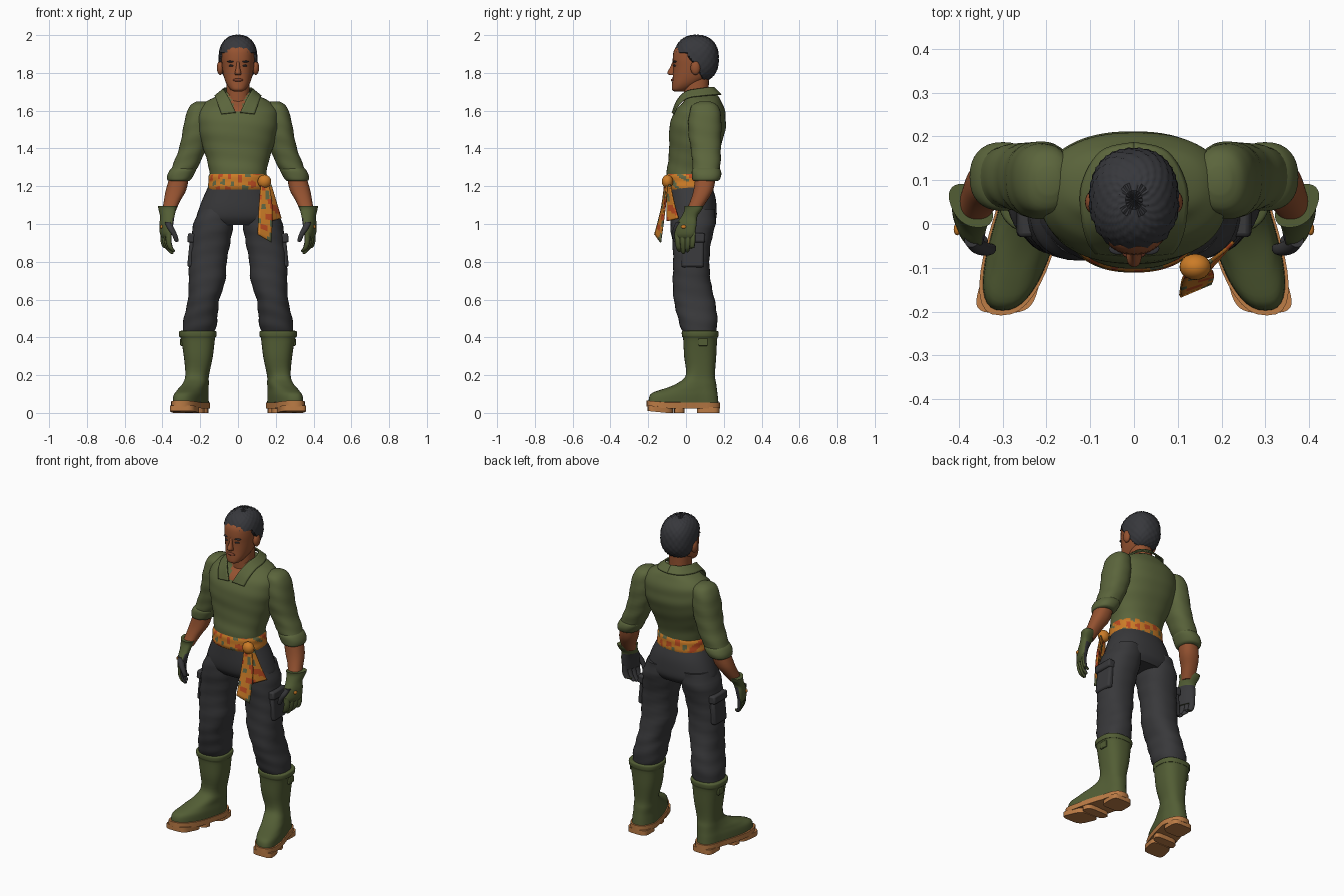
import bpy
import bmesh
from math import sin, cos, pi, copysign, radians, atan2, asin
from mathutils import Vector, Matrix

if "Cube" in bpy.data.objects:
    bpy.data.objects.remove(bpy.data.objects["Cube"], do_unlink=True)


def material(name, *rgb):
    mat = bpy.data.materials.new(name)
    mat.use_nodes = True
    mat.diffuse_color = (*rgb, 1)
    mat.node_tree.nodes["Principled BSDF"].inputs["Base Color"].default_value = (*rgb, 1)
    return mat


SKIN = material("skin brown", .30, .085, .03)
LIPS = material("lip brown", .19, .05, .025)
HAIR = material("hair black", .038, .039, .045)
SHIRT = material("shirt olive", .105, .13, .045)
CLOTH = material("trouser charcoal", .04, .04, .043)
RUBBER = material("boot green", .085, .11, .035)
TAN = material("sole tan", .50, .20, .06)
ORANGE = material("sash orange", .60, .20, .02)
RED = material("sash red", .50, .07, .015)
MOSS = material("sash moss", .12, .14, .06)


def finish(name, bm, mats, paint=None, mirror=False, solid=0, bevel=0):
    """Turn a bmesh into a smooth-shaded object, painted by a face rule."""
    bmesh.ops.recalc_face_normals(bm, faces=bm.faces)
    bm.normal_update()
    for face in bm.faces:
        if paint:
            face.material_index = paint(face.calc_center_median(), face.normal)
    mesh = bpy.data.meshes.new(name)
    bm.to_mesh(mesh)
    bm.free()
    for mat in mats:
        mesh.materials.append(mat)
    obj = bpy.data.objects.new(name, mesh)
    bpy.context.collection.objects.link(obj)
    bpy.ops.object.select_all(action='DESELECT')
    obj.select_set(True)
    bpy.context.view_layer.objects.active = obj
    bpy.ops.object.shade_smooth_by_angle(angle=radians(42))
    if bevel:
        mod = obj.modifiers.new("soft edges", 'BEVEL')
        mod.width, mod.segments = bevel, 2
    if solid:
        mod = obj.modifiers.new("thickness", 'SOLIDIFY')
        mod.thickness, mod.offset = solid, 0
    if mirror:
        obj.modifiers.new("mirror", 'MIRROR').use_mirror_merge = False
    return obj


def spline(rows, steps):
    """Smooth curve through rows of numbers (Catmull-Rom)."""
    out = []
    for i in range(len(rows) - 1):
        p = [rows[max(0, min(len(rows) - 1, i + k))] for k in (-1, 0, 1, 2)]
        for s in range(steps):
            t = s / steps
            out.append([b + .5 * t * (c - a + t * (2*a - 5*b + 4*c - d + t * (3*(b - c) + d - a)))
                        for a, b, c, d in zip(*p)])
    return out + [list(rows[-1])]


def skin_rings(bm, rings):
    rings = [[bm.verts.new(co) for co in ring] for ring in rings]
    for lower, upper in zip(rings, rings[1:]):
        for j in range(len(lower)):
            k = (j + 1) % len(lower)
            bm.faces.new((lower[j], lower[k], upper[k], upper[j]))
    bm.faces.new(rings[0])
    bm.faces.new(rings[-1])


def loft(name, rows, mats, n=32, power=2.3, fold=0, steps=4, warp=None, **kw):
    """Skin horizontal rounded sections given as (z, x, y, half width, half depth)."""
    bm, rings = bmesh.new(), []
    for z, x, y, rx, ry in spline(rows, steps):
        ring = []
        for j in range(n):
            a = 2 * pi * j / n
            c, s = (copysign(abs(v) ** (2 / power), v) for v in (cos(a), sin(a)))
            r = 1 + fold * sin(z * 75 + 2.5 * sin(a + 1))
            co = Vector((x + rx * c * r, y + ry * s * r, z))
            ring.append(warp(co) if warp else co)
        rings.append(ring)
    skin_rings(bm, rings)
    return finish(name, bm, mats, **kw)


def ball(name, centre, radii, mat, **kw):
    bm = bmesh.new()
    bmesh.ops.create_uvsphere(bm, u_segments=20, v_segments=12, radius=1)
    bm.transform(Matrix.Translation(centre) @ Matrix.Diagonal((*radii, 1)))
    return finish(name, bm, [mat], **kw)


def block(name, centre, size, mat, tilt=0, **kw):
    bm = bmesh.new()
    bmesh.ops.create_cube(bm, size=1)
    bm.transform(Matrix.Translation(centre) @ Matrix.Rotation(tilt, 4, 'Y') @ Matrix.Diagonal((*size, 1)))
    return finish(name, bm, [mat], **kw)


def ribbon(name, left, right, mats, columns=6, solid=.008, **kw):
    """Cloth strip between two smooth edges."""
    bm, rows = bmesh.new(), []
    for a, b in zip(spline(left, 6), spline(right, 6)):
        rows.append([bm.verts.new(Vector(a).lerp(Vector(b), c / columns)) for c in range(columns + 1)])
    for p, q in zip(rows, rows[1:]):
        for c in range(columns):
            bm.faces.new((p[c], p[c + 1], q[c + 1], q[c]))
    return finish(name, bm, mats, solid=solid, **kw)


# Shirt body with an open neck
def open_neck(c, normal):
    return int(1.56 < c.z < 1.70 and c.y < .03 and abs(c.x) < .4 * (c.z - 1.56))


loft("shirt_body", [(1.21, 0, .013, .145, .115), (1.28, 0, .018, .152, .12), (1.34, 0, .03, .165, .123),
                    (1.42, 0, .048, .19, .137), (1.50, 0, .06, .21, .149), (1.56, 0, .067, .215, .143),
                    (1.61, 0, .077, .205, .127), (1.65, 0, .088, .165, .098), (1.68, 0, .083, .105, .085),
                    (1.70, 0, .075, .07, .07)],
     [SHIRT, SKIN], n=72, steps=6, fold=.006, paint=open_neck)
ribbon("collar", [(.012, -.072, 1.59), (.042, -.045, 1.655), (.068, 0, 1.70), (.076, .07, 1.715),
                  (.05, .13, 1.722), (0, .148, 1.722)],
       [(.088, -.066, 1.582), (.105, -.04, 1.63), (.118, .01, 1.668), (.118, .09, 1.68),
        (.075, .165, 1.685), (0, .185, 1.685)], [SHIRT], mirror=True)

# Sleeves with rolled cuffs, and bare forearms
loft("sleeves", [(1.648, .195, .10, .025, .03), (1.625, .20, .10, .055, .07), (1.56, .21, .10, .07, .086),
                 (1.48, .22, .10, .075, .087), (1.40, .24, .105, .072, .08), (1.33, .268, .108, .07, .075),
                 (1.28, .292, .108, .066, .07)], [SHIRT], fold=.018, mirror=True)
loft("sleeve_cuffs", [(1.30, .286, .108, .06, .066), (1.285, .292, .108, .07, .076), (1.26, .303, .108, .07, .078),
                      (1.235, .312, .106, .062, .072), (1.227, .313, .105, .05, .06)], [SHIRT], fold=.012, mirror=True)
loft("forearms", [(1.26, .308, .105, .05, .055), (1.18, .328, .092, .054, .052), (1.12, .35, .066, .043, .044),
                  (1.06, .368, .03, .035, .036)], [SKIN], mirror=True)


# Gloves: green backs, charcoal palms
def slant(co):
    return Vector((co.x + .35 * co.y, co.y, co.z))


def palm(c, normal):
    return int(c.z < 1.035 and normal.dot(Vector((-.9, .4, 0))) > .15)


loft("glove_palms", [(1.095, .358, .042, .046, .05), (1.075, .361, .038, .042, .046), (1.04, .368, .018, .034, .042),
                     (1.00, .378, .003, .03, .053), (.95, .383, -.005, .025, .053), (.925, .38, -.005, .016, .045)],
     [RUBBER, CLOTH], warp=slant, paint=palm, mirror=True)
for i, (finger, drop) in enumerate(zip(("index", "middle", "ring", "little"), (.01, 0, .008, .026))):
    y, tip = .028 * i - .047, .842 + drop
    loft(finger + "_fingers", [(.955, .383, y, .014, .014), (.91, .383, y * .95, .014, .014),
                               (.875, .372, y * .85, .013, .013), (tip + .008, .358, y * .75, .011, .011),
                               (tip, .354, y * .75, .004, .004)],
         [RUBBER, CLOTH], n=12, warp=slant, paint=palm, mirror=True)
loft("thumbs", [(1.01, .372, -.035, .016, .018), (.975, .355, -.052, .018, .017), (.94, .335, -.058, .014, .014),
                (.912, .326, -.056, .011, .011), (.905, .325, -.055, .004, .004)], [CLOTH], n=14, mirror=True)
ball("glove_badges", (.404, -.012, .985), (.008, .014, .01), ORANGE, mirror=True)

# Trousers
loft("trouser_hips", [(1.23, 0, .015, .142, .11), (1.15, 0, .028, .18, .126), (1.08, 0, .032, .207, .13),
                      (1.03, 0, .036, .217, .124), (.995, 0, .038, .17, .10)], [CLOTH])
loft("trouser_legs", [(1.08, .11, .038, .092, .115), (1.00, .13, .036, .106, .12), (.90, .146, .03, .105, .102),
                      (.80, .16, .028, .10, .096), (.70, .164, .03, .097, .10), (.60, .182, .043, .083, .108),
                      (.54, .192, .055, .086, .107), (.47, .202, .066, .09, .10), (.42, .21, .072, .082, .085)],
     [CLOTH], fold=.02, mirror=True)
block("cargo_pockets", (.243, .035, .855), (.036, .12, .17), CLOTH, tilt=-.1, bevel=.012, mirror=True)
block("pocket_flaps", (.242, .035, .925), (.05, .13, .05), CLOTH, tilt=-.1, bevel=.01, mirror=True)


# Boots turned outward, with lugged soles
def toe_out(co):
    low = max(0, min(1, (.25 - co.z) / .12))
    ahead = max(0, .08 - co.y)
    return Vector((co.x + .28 * ahead * low, co.y, co.z + .1 * max(0, -.1 - co.y)))


loft("boots", [(.435, .213, .075, .088, .086), (.43, .213, .075, .099, .097), (.405, .213, .075, .098, .096),
               (.392, .212, .075, .09, .09), (.30, .21, .075, .077, .085), (.20, .215, .076, .062, .077),
               (.155, .217, .055, .064, .105), (.12, .22, .016, .068, .148), (.09, .222, -.01, .073, .178),
               (.04, .223, -.013, .075, .186)], [RUBBER], n=40, power=2.5, warp=toe_out, mirror=True)
block("boot_straps", (.299, .09, .375), (.014, .05, .04), RUBBER, bevel=.004, mirror=True)
for name, z0, z1, y, rx, ry in (("sole_welts", .024, .055, -.014, .08, .195),
                                ("heel_treads", 0, .03, .118, .066, .06),
                                ("toe_treads", 0, .03, -.135, .068, .068),
                                ("ball_treads", 0, .03, -.035, .074, .028)):
    loft(name, [(z0, .223, y, rx, ry), (z1, .223, y, rx, ry)], [TAN], steps=1,
         power=2.6 if ry > .1 else 4, warp=toe_out, mirror=True)


# Patterned sash with a knot and two tails
def pattern(c, normal):
    v = sin(63 * c.x + 31 * c.z) * sin(47 * c.z - 38 * c.x + 55 * c.y)
    return 1 if v > .45 else 2 if v < -.6 else 0


PRINT = [ORANGE, RED, MOSS]
loft("sash_band", [(1.183, 0, .018, .158, .122), (1.20, 0, .016, .16, .127), (1.225, 0, .016, .156, .125),
                   (1.25, 0, .016, .157, .124), (1.266, 0, .016, .15, .118)], PRINT, n=64, paint=pattern)
ball("sash_knot", (.14, -.098, 1.225), (.036, .03, .036), ORANGE)
ribbon("sash_long_tail", [(.12, -.112, 1.21), (.11, -.13, 1.08), (.105, -.165, .945)],
       [(.165, -.10, 1.21), (.182, -.112, 1.08), (.176, -.135, .903)], PRINT, paint=pattern)
ribbon("sash_short_tail", [(.145, -.10, 1.21), (.163, -.10, 1.10), (.175, -.10, 1.015)],
       [(.175, -.085, 1.21), (.207, -.06, 1.10), (.228, -.04, 1.03)], PRINT, paint=pattern)

# Neck, head and face
loft("neck", [(1.60, 0, .06, .065, .07), (1.68, 0, .055, .062, .066), (1.78, 0, .055, .06, .066)], [SKIN])
loft("head", [(1.702, 0, -.035, .022, .026), (1.712, 0, -.03, .04, .044), (1.74, 0, -.003, .06, .071),
              (1.78, 0, .028, .075, .098), (1.83, 0, .042, .084, .11), (1.88, 0, .045, .088, .115),
              (1.93, 0, .05, .085, .108), (1.97, 0, .055, .05, .06)], [SKIN])
loft("nose", [(1.862, 0, -.058, .009, .012), (1.83, 0, -.068, .010, .016), (1.80, 0, -.077, .017, .022),
              (1.788, 0, -.068, .016, .018)], [SKIN], n=16, power=2)
ball("lips", (0, -.066, 1.762), (.027, .014, .009), LIPS)
ball("ears", (.094, .05, 1.827), (.018, .026, .038), SKIN, mirror=True)
ball("eyes", (.034, -.056, 1.838), (.015, .012, .006), HAIR, mirror=True)
ball("eyebrows", (.036, -.056, 1.86), (.022, .014, .005), HAIR, mirror=True)

# Short textured hair, tucked into the head below the hairline
hair = bmesh.new()
bmesh.ops.create_uvsphere(hair, u_segments=72, v_segments=44, radius=1)
for vert in hair.verts:
    d = vert.co.copy()
    bump = 1 + .022 * sin(atan2(d.y, d.x) * 18) * sin(asin(max(-1, min(1, d.z))) * 20)
    d = Vector([copysign(abs(v) ** .86, v) for v in d]) * bump
    co = Vector((d.x * .102, .055 + d.y * .118, 1.875 + d.z * .125))
    hairline = 1.90 - .14 * max(0, min(1, co.y / .09))
    if co.z < hairline:
        co = Vector((0, .055, 1.875)).lerp(co, .7)
    vert.co = co
finish("hair", hair, [HAIR])
